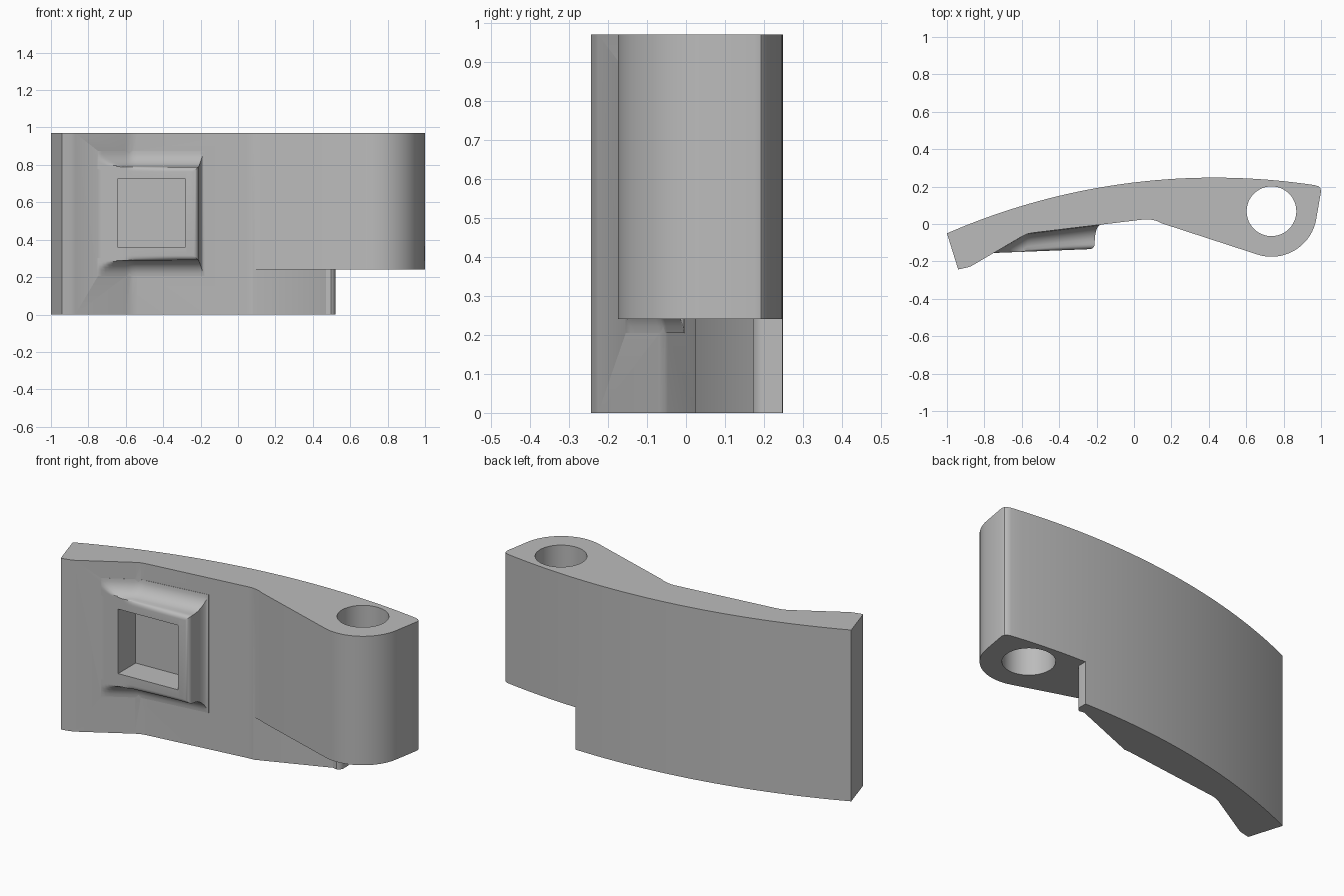
import bpy, bmesh
from math import sin, cos, pi, radians, sqrt

cube = bpy.data.objects.get("Cube")
if cube:
    bpy.data.objects.remove(cube, do_unlink=True)

grey = bpy.data.materials.new("plain grey")
grey.use_nodes = True
COLOUR = (0.5, 0.5, 0.5, 1)
grey.diffuse_color = COLOUR
grey.node_tree.nodes["Principled BSDF"].inputs["Base Color"].default_value = COLOUR


def make_object(name, bm):
    bmesh.ops.recalc_face_normals(bm, faces=bm.faces[:])
    mesh = bpy.data.meshes.new(name)
    bm.to_mesh(mesh)
    bm.free()
    mesh.materials.append(grey)
    obj = bpy.data.objects.new(name, mesh)
    bpy.context.collection.objects.link(obj)
    return obj


def prism(name, outline, z0, z1):
    """Extrude a plan outline between two heights."""
    bm = bmesh.new()
    face = bm.faces.new([bm.verts.new((x, y, z0)) for x, y in outline])
    top = bmesh.ops.extrude_face_region(bm, geom=[face])["geom"]
    verts = [v for v in top if isinstance(v, bmesh.types.BMVert)]
    bmesh.ops.translate(bm, verts=verts, vec=(0, 0, z1 - z0))
    return make_object(name, bm)


def arc(cx, cy, r, a0, a1, n):
    return [(cx + r * cos(radians(a0 + (a1 - a0) * i / n)),
             cy + r * sin(radians(a0 + (a1 - a0) * i / n))) for i in range(n + 1)]


def combine(target, tool, operation):
    mod = target.modifiers.new(operation.lower(), "BOOLEAN")
    mod.operation, mod.object, mod.solver = operation, tool, "EXACT"
    bpy.context.view_layer.objects.active = target
    bpy.ops.object.modifier_apply(modifier=mod.name)
    bpy.data.objects.remove(tool, do_unlink=True)


HEIGHT, STEP = 0.97, 0.24
HUB = (0.735, 0.068)

# Curved arm: bowed back, rounded hub end, crest and angled foot
R = 3.58
back = []
for i in range(33):
    x = -1 + 1.965 * i / 32
    back.append((x, 0.248 - R + sqrt(R * R - (x - 0.43) ** 2)))
outline = back + [(0.985, 0.202), (0.996, 0.192), (1, 0.175)]
outline += arc(*HUB, 0.243, -8, -108, 20)
outline += [(0.15, 0.003), (0.125, 0.015), (0.1, 0.022), (0.075, 0.025), (0.05, 0.024),
            (-0.54, -0.047), (-0.57, -0.053), (-0.6, -0.067),
            (-0.87, -0.225), (-0.89, -0.232), (-0.94, -0.243)]
arm = prism("curved_arm", outline, 0, HEIGHT)

# Step below the hub, leaving a tapered tongue with a rounded tip
tongue = [(0.08, -0.5), (0.08, 0.024), (0.47, 0.177)]
tongue += arc(0.485, 0.205, 0.035, -70, 0, 6)
tongue += [(0.52, 0.5), (1.2, 0.5), (1.2, -0.5)]
combine(arm, prism("step_cutter", tongue, -0.1, STEP), "DIFFERENCE")


# Raised pad, flaring into the front face along its sides
def base_y(x):
    return -0.053 + (0.121 if x > -0.575 else 0.582) * (x + 0.575)


def pad_y(x):
    return -0.155 + 0.04 * (x + 0.75)


FLARE, ROUND = 0.085, 0.025
MID_Z, HALF, RIGHT, LEFT, N = 0.54, 0.25, -0.21, -0.77, 28

rings = [(FLARE, -0.03, 0)]                                  # (offset, rise, dip)
for i in range(9):
    t = i / 8 * pi / 2
    rings.append((FLARE * (1 - sin(t)), FLARE * (1 - cos(t)), 0))
for i in range(6):
    t = i / 5 * pi / 2
    rings.append((-ROUND * (1 - cos(t)) - 0.001, 1, ROUND * (1 - sin(t))))

bm = bmesh.new()
loops = []
for offset, rise, dip in rings:
    upper, lower = [], []
    for i in range(N + 1):
        end = RIGHT + offset * (0.35 if offset > 0 else 1)
        x = LEFT + (end - LEFT) * i / N
        room = base_y(x) - pad_y(x)
        fade = min(1, max(0, (room - FLARE) / 0.03))
        y = max(pad_y(x) + dip * fade, base_y(x) - rise)
        if rise > 0.5:
            y = pad_y(x) + dip * fade
        for row, side in ((upper, 1), (lower, -1)):
            row.append(bm.verts.new((x, y, MID_Z + side * (HALF + offset))))
    loops.append(upper + lower[::-1])
for a, b in zip(loops, loops[1:]):
    for i in range(len(a) - 1):
        bm.faces.new((a[i], a[i + 1], b[i + 1], b[i]))
for loop in (loops[0], loops[-1]):
    for i in range(N):
        bm.faces.new((loop[i], loop[i + 1], loop[-2 - i], loop[-1 - i]))
bm.faces.new([l[0] for l in loops] + [l[-1] for l in reversed(loops)])
combine(arm, make_object("raised_pad", bm), "UNION")

# Square pocket in the pad and round bore through the hub
pocket = [(-0.645, -0.5), (-0.28, -0.5), (-0.28, 0.02), (-0.645, 0.006)]
combine(arm, prism("pocket_cutter", pocket, 0.36, 0.725), "DIFFERENCE")
bore = arc(*HUB, 0.133, 0, 360, 48)[:-1]
combine(arm, prism("bore_cutter", bore, -0.2, 1.2), "DIFFERENCE")

# Smooth curved faces, crisp edges
bpy.ops.object.select_all(action="DESELECT")
arm.select_set(True)
bpy.context.view_layer.objects.active = arm
bpy.ops.object.shade_smooth_by_angle(angle=radians(30))
